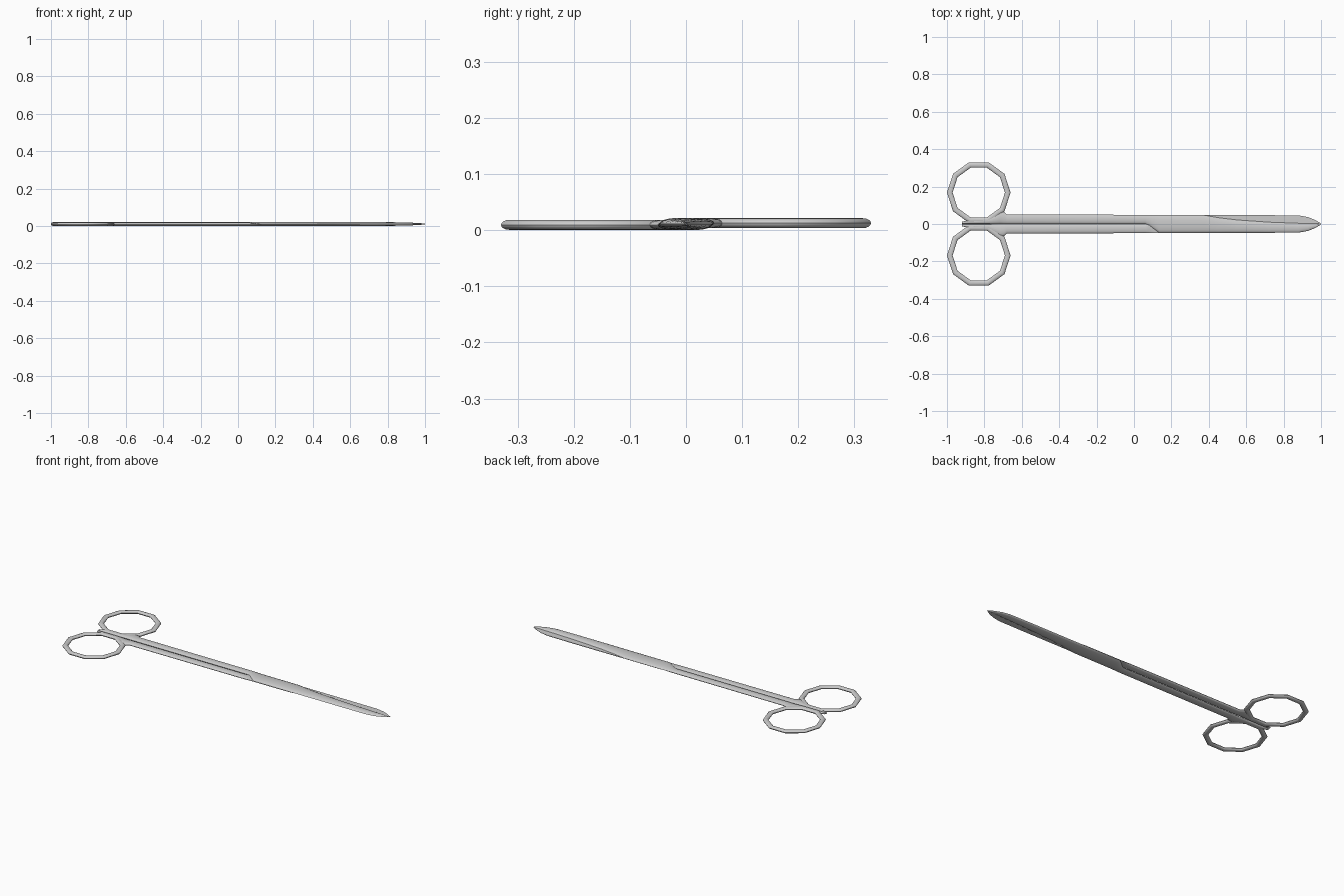
import bpy, bmesh, math
from mathutils import Matrix

if "Cube" in bpy.data.objects:
    bpy.data.objects.remove(bpy.data.objects["Cube"])

N = 16          # points around each cross-section
MID = 0.011     # plane where the two halves meet


def skin(bm, loops, closed):
    rows = [[bm.verts.new(p) for p in loop] for loop in loops]
    count = len(rows)
    for i in range(count if closed else count - 1):
        a, b = rows[i], rows[(i + 1) % count]
        for j in range(N):
            k = (j + 1) % N
            bm.faces.new((a[j], a[k], b[k], b[j]))
    if not closed:
        bm.faces.new(rows[0])
        bm.faces.new(rows[-1])


def make(name, loops, closed, turned):
    bm = bmesh.new()
    skin(bm, loops, closed)
    if turned:  # the second half is the first turned over about the long axis
        lift = Matrix.Translation((0, 0, MID))
        bm.transform(lift @ Matrix.Rotation(math.pi, 4, 'X') @ lift.inverted())
    bmesh.ops.recalc_face_normals(bm, faces=bm.faces)
    mesh = bpy.data.meshes.new(name)
    bm.to_mesh(mesh)
    bm.free()
    ob = bpy.data.objects.new(name, mesh)
    bpy.context.collection.objects.link(ob)
    bpy.ops.object.select_all(action='DESELECT')
    ob.select_set(True)
    bpy.context.view_layer.objects.active = ob
    bpy.ops.object.shade_smooth_by_angle(angle=math.radians(35))


def section(x, y0, y1, zm, top, bottom):
    pts = []
    for j in range(N):
        t = 2 * math.pi * j / N
        s = math.sin(t)
        pts.append((x, (y0 + y1) / 2 + (y1 - y0) / 2 * math.cos(t),
                    zm + s * (top if s > 0 else bottom)))
    return pts


# Finger ring: ten-sided loop with an oval section
def ring_loops():
    loops = []
    for i in range(10):
        a = math.radians(36 * i)
        loop = []
        for j in range(N):
            t = 2 * math.pi * j / N
            r = 0.155 + 0.015 * math.cos(t)
            loop.append((-0.83 + r * math.cos(a), 0.168 + r * math.sin(a),
                         0.0125 + 0.0088 * math.sin(t)))
        loops.append(loop)
    return loops


# Shank, crossing joint and blade: x, inner y, outer y, mid z, height up, height down
stations = [
    (-0.92, 0.001, 0.012, 0.0125, 0.004, 0.004),
    (-0.88, 0.001, 0.022, 0.0125, 0.008, 0.008),
    (-0.78, 0.001, 0.032, 0.0125, 0.009, 0.009),
    (-0.715, 0.001, 0.070, 0.0125, 0.009, 0.009),
    (-0.695, 0.001, 0.064, 0.0125, 0.009, 0.009),
    (-0.68, 0.001, 0.051, 0.0125, 0.009, 0.009),
    (0.06, 0.001, 0.049, 0.0125, 0.009, 0.009),
    (0.08, -0.008, 0.049, 0.012, 0.0095, 0.007),
    (0.105, -0.026, 0.049, 0.0115, 0.010, 0.003),
    (0.135, -0.047, 0.049, 0.011, 0.011, 0.0003),
    (0.37, -0.047, 0.048, 0.011, 0.011, 0.0003),
    (0.45, -0.047, 0.034, 0.011, 0.011, 0.0003),
    (0.55, -0.047, 0.022, 0.011, 0.011, 0.0003),
    (0.72, -0.047, 0.010, 0.011, 0.0105, 0.0003),
    (0.88, -0.046, 0.004, 0.011, 0.009, 0.0003),
    (0.93, -0.037, 0.003, 0.011, 0.007, 0.0003),
    (0.97, -0.021, 0.002, 0.011, 0.005, 0.0003),
    (1.00, -0.003, 0.001, 0.011, 0.002, 0.0003),
]

for label, turned in (("upper", False), ("lower", True)):
    make(label + "_finger_ring", ring_loops(), True, turned)
    make(label + "_shank_and_blade", [section(*s) for s in stations], False, turned)
